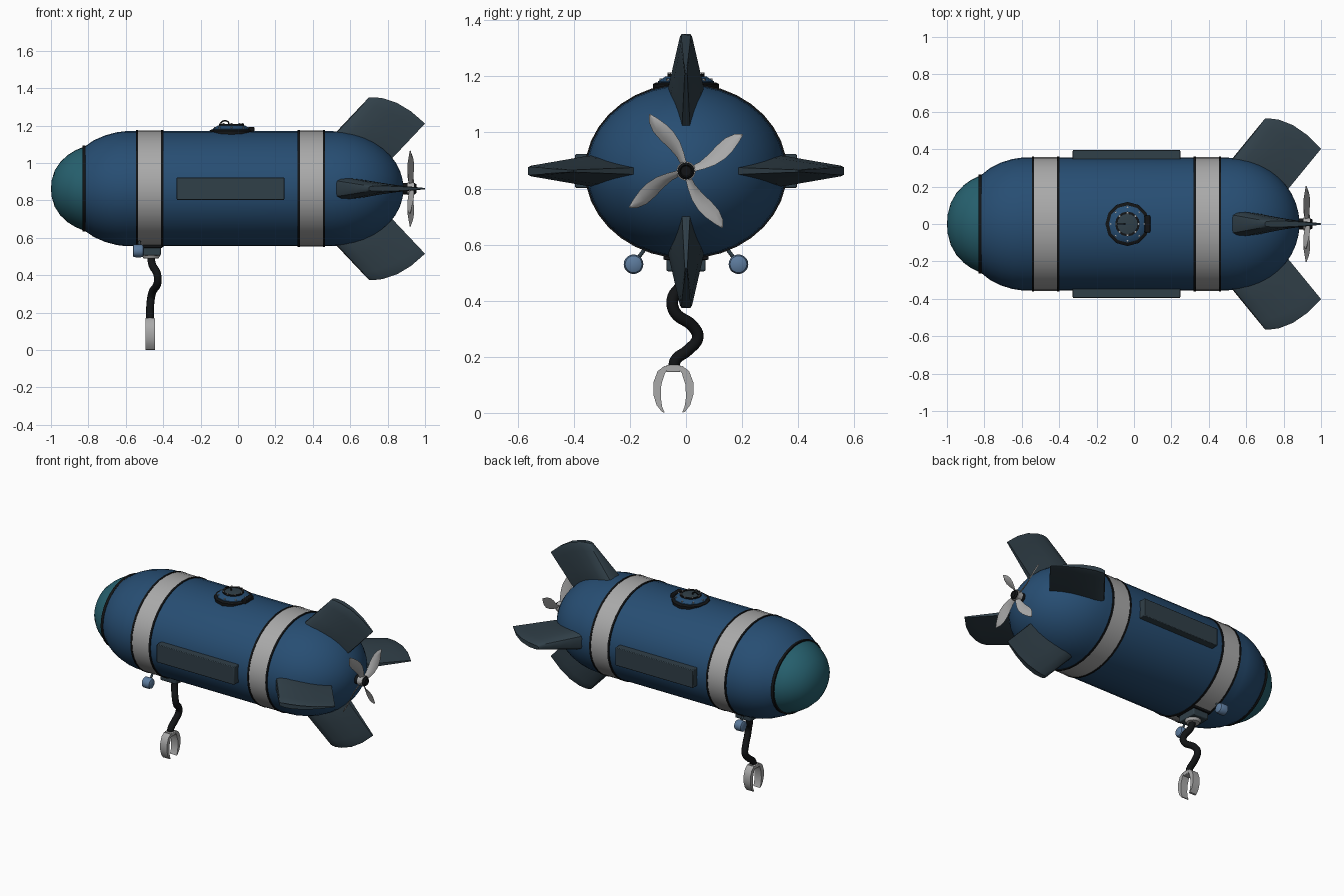
import bpy, bmesh
from math import sin, cos, pi, radians, sqrt
from mathutils import Matrix, Vector

if "Cube" in bpy.data.objects:
    bpy.data.objects.remove(bpy.data.objects["Cube"])

CZ, R, OVAL = 0.8625, 0.3075, 1.154      # hull axis height, radius, sideways stretch


def mat(name, rgb):
    m = bpy.data.materials.new(name)
    m.diffuse_color = (*rgb, 1)
    m.use_nodes = True
    m.node_tree.nodes["Principled BSDF"].inputs["Base Color"].default_value = m.diffuse_color
    return m


BLUE = mat("blue", (0.02, 0.075, 0.17))
TEAL = mat("teal", (0.02, 0.12, 0.16))
SLATE = mat("slate", (0.03, 0.05, 0.065))
BLACK = mat("black", (0.006, 0.007, 0.008))
LAMP = mat("lamp_blue", (0.11, 0.2, 0.34))
GREY = mat("grey", (0.4, 0.4, 0.4))


def finish(name, bm, material, M=None, bevel=0):
    if M is not None:
        bm.transform(M)
    bmesh.ops.remove_doubles(bm, verts=bm.verts, dist=1e-5)
    bmesh.ops.recalc_face_normals(bm, faces=bm.faces)
    me = bpy.data.meshes.new(name)
    bm.to_mesh(me)
    bm.free()
    me.materials.append(material)
    ob = bpy.data.objects.new(name, me)
    bpy.context.collection.objects.link(ob)
    if bevel:
        b = ob.modifiers.new("bevel", 'BEVEL')
        b.width, b.segments = bevel, 2
    bpy.ops.object.select_all(action='DESELECT')
    ob.select_set(True)
    bpy.context.view_layer.objects.active = ob
    bpy.ops.object.shade_smooth_by_angle(angle=radians(35))
    return ob


def loft(name, rings, material, M=None, caps=True, closed=True):
    bm = bmesh.new()
    vs = [[bm.verts.new(p) for p in ring] for ring in rings]
    n = len(vs[0])
    for a, b in zip(vs, vs[1:]):
        for i in range(n if closed else n - 1):
            j = (i + 1) % n
            bm.faces.new((a[i], a[j], b[j], b[i]))
    if caps:
        bm.faces.new(vs[0])
        bm.faces.new(vs[-1])
    return finish(name, bm, material, M)


def lathe(name, profile, material, M, segs=36, caps=True):
    # profile of (along x, radius), spun round the x axis
    rings = [[(x, max(r, 1e-4) * cos(2 * pi * i / segs), max(r, 1e-4) * sin(2 * pi * i / segs))
              for i in range(segs)] for x, r in profile]
    return loft(name, rings, material, M, caps)


def box(name, centre, size, material, bevel=0, M=None):
    bm = bmesh.new()
    bmesh.ops.create_cube(bm, size=1, matrix=Matrix.Translation(centre) @ Matrix.Diagonal((*size, 1)))
    return finish(name, bm, material, M, bevel)


def tube(name, pts, radius, material):
    cu = bpy.data.curves.new(name, 'CURVE')
    cu.dimensions = '3D'
    cu.bevel_depth, cu.bevel_resolution, cu.use_fill_caps = radius, 3, True
    sp = cu.splines.new('BEZIER')
    sp.resolution_u = 6
    sp.bezier_points.add(len(pts) - 1)
    for bp, p in zip(sp.bezier_points, pts):
        bp.co = p
        bp.handle_left_type = bp.handle_right_type = 'AUTO'
    cu.materials.append(material)
    ob = bpy.data.objects.new(name, cu)
    bpy.context.collection.objects.link(ob)
    return ob


HULL = Matrix.Translation((0, 0, CZ)) @ Matrix.Diagonal((1, OVAL, 1, 1))

# hull and glass nose
tail = [(0.5 + 0.385 * sin(t), R * cos(t)) for t in [i * pi / 20 for i in range(11)]]
lathe("hull", [(-0.82, 0.225), (-0.77, 0.259), (-0.71, 0.285), (-0.65, 0.301), (-0.6, R)] + tail, BLUE, HULL)
lathe("nose_dome", [(-1, 0), (-0.996, 0.045), (-0.98, 0.097), (-0.95, 0.143), (-0.91, 0.18),
                    (-0.87, 0.205), (-0.82, 0.226)], TEAL, HULL)


def ring(name, x0, x1, r, material):
    lathe(name, [(x0, r - 0.03), (x0, r), (x1, r), (x1, r - 0.03)], material, HULL, caps=False)


# nose seal and hull bands
ring("nose_seal", -0.832, -0.815, 0.23, BLACK)
for n, (a, b) in enumerate(((-0.54, -0.405), (0.325, 0.46))):
    ring(f"band_{n}", a, b, 0.310, GREY)
    for k, x in enumerate((a, b)):
        ring(f"band_trim_{n}_{k}", x - 0.006, x + 0.006, 0.3125, BLACK)

# side panels
for s in (-1, 1):
    box(f"side_panel_{s}", (-0.04, s * 0.365, CZ), (0.575, 0.06, 0.12), SLATE, 0.004)

# four swept fins
section = [(0, 0.45), (0.02, 0.75), (0.1, 0.95), (0.25, 1), (0.5, 0.85), (0.75, 0.55), (1, 0.22)]
outline = [(s, w) for s, w in section] + [(s, -w) for s, w in reversed(section)]
rings = []
for k in (1.35, 1, 0.75, 0.5, 0.25, 0.05, 0):
    half = 0.018 + 0.036 * min(k, 1.1) - (0.004 if k == 0 else 0)
    rings.append([(0.70 + 0.3 * s - 0.17 * k, w * half, 0.488 - 0.14 * s + 0.16 * s * (1 - s) - 0.18 * k)
                  for s, w in outline])
for i in range(4):
    loft(f"fin_{i}", rings, SLATE, HULL @ Matrix.Rotation(i * pi / 2, 4, 'X'))

# propeller hub and blades
AXIS = Matrix.Translation((0, 0, CZ))
lathe("propeller_hub", [(0.86, 0.03), (0.945, 0.03), (0.955, 0.022), (0.95, 0.018)], BLACK, AXIS, 20)
lathe("hub_collar", [(0.905, 0.02), (0.905, 0.034), (0.94, 0.034), (0.94, 0.02)], GREY, AXIS, 20, False)
blade = []
for r, w in ((0.02, 0.014), (0.06, 0.02), (0.1, 0.028), (0.14, 0.033), (0.18, 0.03), (0.215, 0.018), (0.24, 0.003)):
    pitch = radians(48 - 110 * r)
    blade.append([(0.925 + w * u * sin(pitch) + t * cos(pitch) - 0.1 * r * r,
                   w * u * cos(pitch) - t * sin(pitch) + 0.012 * sin(r * 20), r)
                  for u, t in ((-1, 0), (-0.4, 0.004), (0.4, 0.005), (1, 0), (0.4, -0.001), (-0.4, -0.002))])
for i in range(4):
    loft(f"propeller_blade_{i}", blade, GREY, AXIS @ Matrix.Rotation(radians(30 + 90 * i), 4, 'X'))

# top hatch
UP = Matrix.Translation((-0.035, 0, 0)) @ Matrix.Rotation(-pi / 2, 4, 'Y')
lathe("hatch_flange", [(1.14, 0.118), (1.172, 0.118), (1.178, 0.108), (1.178, 0.09)], BLACK, UP, 12)
lathe("hatch_cap", [(1.15, 0.1), (1.182, 0.1), (1.2, 0.072), (1.2, 0.06)], BLUE, UP, 12)
lathe("hatch_rim", [(1.195, 0.066), (1.208, 0.066), (1.208, 0.054), (1.195, 0.054)], BLACK, UP, 16, False)
lathe("hatch_lid", [(1.19, 0.055), (1.204, 0.055), (1.207, 0.04)], SLATE, UP, 16)
for i in range(8):
    a = i * pi / 4
    bolt = Matrix.Translation((0.06 * cos(a), 0.06 * sin(a), 0)) @ UP
    lathe(f"hatch_bolt_{i}", [(1.2, 0.006), (1.213, 0.006)], GREY, bolt, 6)
    bolt = Matrix.Translation((0.09 * cos(a), 0.09 * sin(a), 0)) @ UP
    lathe(f"flange_bolt_{i}", [(1.175, 0.005), (1.193, 0.005)], GREY, bolt, 6)
box("hatch_hinge", (0.072, 0, 1.18), (0.03, 0.09, 0.025), BLACK, 0.004)
tube("hatch_handle", [(-0.095, 0, 1.2), (-0.088, 0, 1.219), (-0.055, 0, 1.221), (-0.048, 0, 1.2)], 0.004, BLACK)

# arm mount under the front band
box("arm_mount", (-0.47, 0, 0.535), (0.115, 0.14, 0.06), SLATE, 0.006)
box("arm_mount_frame", (-0.47, 0, 0.556), (0.13, 0.16, 0.02), BLACK, 0.003)
lathe("arm_socket", [(0.49, 0.04), (0.505, 0.05), (0.53, 0.05)],
      GREY, Matrix.Translation((-0.465, 0, 0)) @ Matrix.Rotation(-pi / 2, 4, 'Y'), 20)

# bendy arm
tube("arm", [(-0.465, 0, 0.52), (-0.46, -0.015, 0.46), (-0.432, -0.048, 0.405), (-0.43, -0.04, 0.36),
             (-0.458, 0.025, 0.308), (-0.466, 0.042, 0.27), (-0.47, 0.005, 0.222),
             (-0.47, -0.036, 0.19), (-0.47, -0.045, 0.155)], 0.021, BLACK)

# claw
CX, CY = -0.47, -0.045
box("claw_base", (CX, CY, 0.158), (0.05, 0.05, 0.026), GREY, 0.004)
box("claw_pin", (CX, CY, 0.16), (0.03, 0.066, 0.012), BLACK)
finger = [(0.024, 0.165, 0.008), (0.043, 0.145, 0.013), (0.057, 0.105, 0.014), (0.058, 0.06, 0.013),
          (0.05, 0.025, 0.010), (0.036, 0.002, 0.005)]
for s in (-1, 1):
    loft(f"claw_finger_{s}",
         [[(CX + dx * 0.025, CY + s * (y + dy * h), z + dy * h * 0.3) for dx, dy in
           ((-1, -1), (1, -1), (1, 1), (-1, 1))] for y, z, h in finger], GREY)

# lamps on struts
for s in (-1, 1):
    M = Matrix.Translation((0, s * 0.187, 0.53))
    lathe(f"lamp_{s}", [(-0.562, 0.028), (-0.558, 0.034), (-0.52, 0.035), (-0.508, 0.03), (-0.502, 0.018)], LAMP, M, 20)
    tube(f"lamp_strut_{s}", [(-0.53, s * 0.18, 0.54), (-0.525, s * 0.135, 0.6)], 0.007, SLATE)
